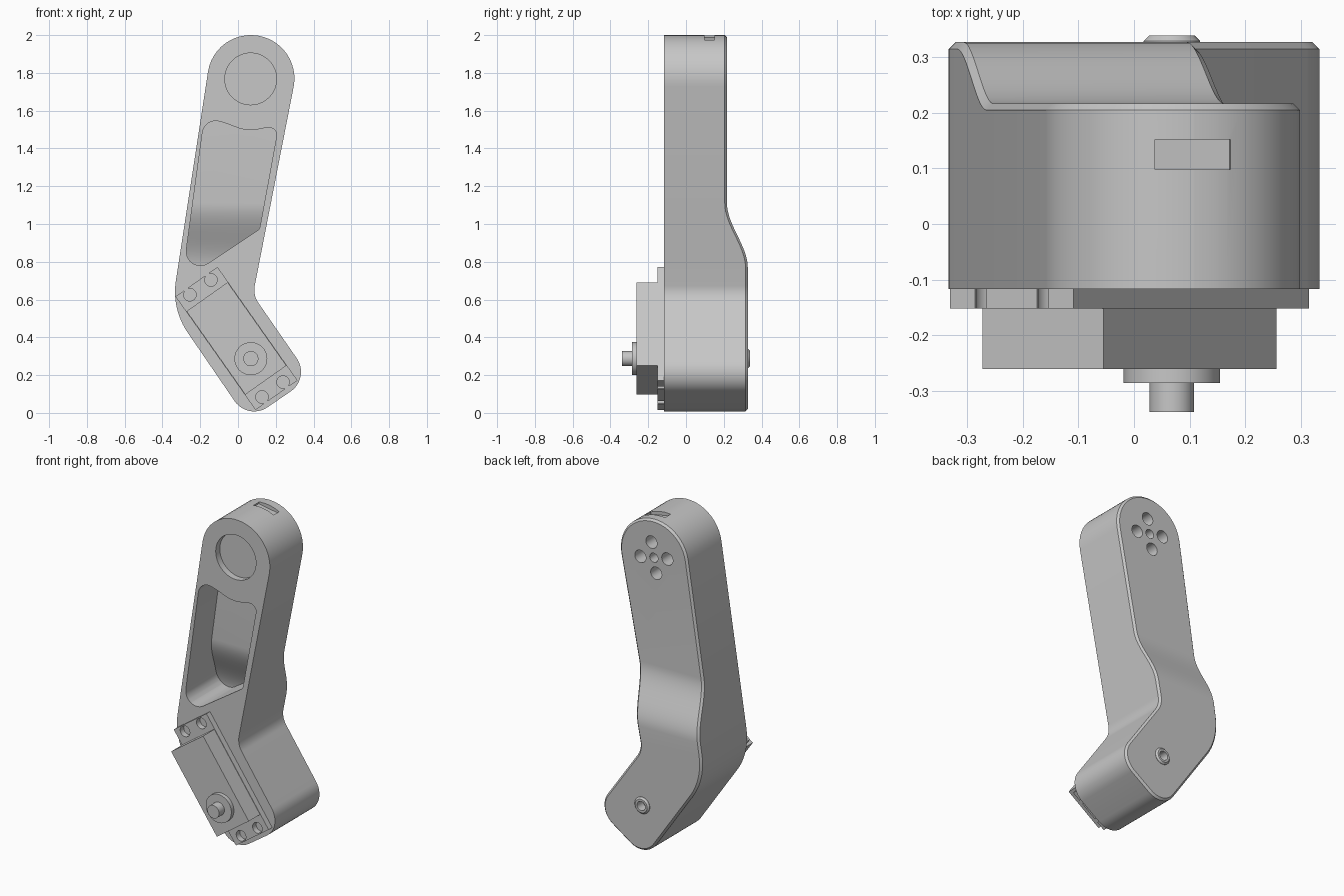
import bpy, bmesh, math
from mathutils import Vector, Matrix

if "Cube" in bpy.data.objects:
    bpy.data.objects.remove(bpy.data.objects["Cube"])

GREY = (0.57, 0.57, 0.57, 1)
grey = bpy.data.materials.new("light grey")
grey.use_nodes = True
grey.diffuse_color = GREY
grey.node_tree.nodes["Principled BSDF"].inputs["Base Color"].default_value = GREY

FRONT, BACK, STEP_LOW, STEP_HIGH = -0.117, 0.217, 0.77, 1.11


def make(name, bm):
    bmesh.ops.recalc_face_normals(bm, faces=bm.faces)
    mesh = bpy.data.meshes.new(name)
    bm.to_mesh(mesh)
    bm.free()
    mesh.materials.append(grey)
    ob = bpy.data.objects.new(name, mesh)
    bpy.context.collection.objects.link(ob)
    return ob


def smooth(ob):
    bpy.ops.object.select_all(action="DESELECT")
    ob.select_set(True)
    bpy.context.view_layer.objects.active = ob
    bpy.ops.object.shade_smooth_by_angle(angle=math.radians(25))


def cut(ob, cutter):
    """Subtract a cutter, trying the next solver if one loses the part."""
    bpy.context.view_layer.objects.active = ob
    for solver in ("EXACT", "MANIFOLD", "FLOAT"):
        before = ob.data.copy()
        mod = ob.modifiers.new("cut", "BOOLEAN")
        mod.operation, mod.solver, mod.object = "DIFFERENCE", solver, cutter
        bpy.ops.object.modifier_apply(modifier=mod.name)
        if len(ob.data.polygons) >= len(before.polygons):
            break
        ob.data = before
    bpy.data.objects.remove(cutter)


def rounded(corners, steps=12):
    """Outline in x, z with each corner (x, z, radius) filleted."""
    out = []
    for i, (x, z, r) in enumerate(corners):
        p = Vector((x, z))
        a = (Vector(corners[i - 1][:2]) - p).normalized()
        b = (Vector(corners[(i + 1) % len(corners)][:2]) - p).normalized()
        half = a.angle(b) / 2
        centre = p + (a + b).normalized() * r / math.sin(half)
        start = p + a * r / math.tan(half) - centre
        end = p + b * r / math.tan(half) - centre
        sweep = math.atan2(start.x * end.y - start.y * end.x, start.dot(end))
        for k in range(steps + 1):
            c, s = math.cos(sweep * k / steps), math.sin(sweep * k / steps)
            out.append(centre + Vector((start.x * c - start.y * s, start.x * s + start.y * c)))
    return out


def shrunk(outline, amount):
    """Move a counter-clockwise outline inwards."""
    out = []
    for i, p in enumerate(outline):
        t = (outline[(i + 1) % len(outline)] - outline[i - 1]).normalized()
        out.append(p + Vector((-t.y, t.x)) * amount)
    return out


def step(z):
    """Extra thickness: none above, full below, joined by a soft slope."""
    t = min(max((STEP_HIGH - z) / (STEP_HIGH - STEP_LOW), 0), 1)
    return 0.11 * t * t * (3 - 2 * t)


def stepped_prism(name, layers):
    """Stack (outline, y) layers, then push the back out by the step."""
    bm = bmesh.new()
    rings = [[bm.verts.new((p.x, y, p.y)) for p in outline] for outline, y in layers]
    for low, high in zip(rings, rings[1:]):
        for i in range(len(low)):
            bm.faces.new((low[i - 1], low[i], high[i], high[i - 1]))
    bm.faces.new(rings[0])
    bm.faces.new(rings[-1])
    for k in range(17):
        z = STEP_LOW + (STEP_HIGH - STEP_LOW) * k / 16
        bmesh.ops.bisect_plane(bm, geom=bm.verts[:] + bm.edges[:] + bm.faces[:],
                               dist=1e-5, plane_co=(0, 0, z), plane_no=(0, 0, 1))
    for v in bm.verts:
        if v.co.y > 0:
            v.co.y += step(v.co.z)
    bmesh.ops.triangulate(bm, faces=[f for f in bm.faces if len(f.verts) > 4])
    return make(name, bm)


def lathe(name, x, z, profile, steps=48):
    """Revolve a (radius, y) profile around an axis along y."""
    bm = bmesh.new()
    verts = [bm.verts.new((r, y, 0)) for r, y in profile]
    edges = [bm.edges.new(pair) for pair in zip(verts, verts[1:])]
    bmesh.ops.spin(bm, geom=verts + edges, cent=(0, 0, 0), axis=(0, 1, 0),
                   angle=math.tau, steps=steps)
    bmesh.ops.remove_doubles(bm, verts=bm.verts, dist=1e-5)
    bmesh.ops.translate(bm, verts=bm.verts, vec=(x, 0, z))
    return make(name, bm)


def rod(name, x, z, r, y0, y1):
    return lathe(name, x, z, [(0, y0), (r, y0), (r, y1), (0, y1)])


def box(name, x, z, width, height, y0, y1, degrees):
    bm = bmesh.new()
    bmesh.ops.create_cube(bm, size=1)
    bmesh.ops.scale(bm, verts=bm.verts, vec=(width, y1 - y0, height))
    bmesh.ops.rotate(bm, verts=bm.verts, matrix=Matrix.Rotation(math.radians(degrees), 3, "Y"))
    bmesh.ops.translate(bm, verts=bm.verts, vec=(x, (y0 + y1) / 2, z))
    return make(name, bm)


# Bent arm body with a chamfered back edge
shape = rounded([
    (-0.1235, 2.0365, 0.229), (-0.352, 0.55, 0.38), (0.053, -0.041, 0.125),
    (0.383, 0.185, 0.125), (0.079, 0.624, 0.12), (0.3395, 1.9565, 0.229)])
arm = stepped_prism("arm", [(shape, FRONT), (shape, BACK - 0.012),
                            (shrunk(shape, 0.012), BACK)])

# Long pocket in the front, its floor following the back surface
shape = rounded([
    (-0.177, 1.565, 0.07), (-0.296, 0.70, 0.075), (0.114, 0.973, 0.03),
    (0.213, 1.513, 0.04), (0.15, 1.51, 0.1), (0.05, 1.49, 0.2),
    (-0.07, 1.535, 0.1)], 8)
cut(arm, stepped_prism("pocket_cutter", [(shape, FRONT - 0.1), (shape, BACK - 0.13)]))

# Round recess, top slot and mounting holes at the upper joint
JX, JZ, TILT = 0.067, 1.768, math.radians(10)
cut(arm, rod("recess_cutter", JX, JZ, 0.137, -0.3, FRONT + 0.04))
cut(arm, box("slot_cutter", JX + 0.255 * math.sin(TILT), JZ + 0.255 * math.cos(TILT),
             0.138, 0.09, 0.098, 0.152, 10))
cut(arm, rod("centre_hole_cutter", JX, JZ, 0.028, 0.12, 0.3))
for k in range(4):
    a = TILT + k * math.pi / 2
    cut(arm, rod("hole_cutter", JX + 0.093 * math.sin(a), JZ + 0.093 * math.cos(a),
                 0.038, 0.12, 0.3))

# Pivot bushing on the back of the lower joint
PX, PZ = 0.068, 0.287
cut(arm, rod("bushing_cutter", PX, PZ, 0.04, 0.22, 0.4))
bushing = lathe("back_bushing", PX, PZ, [
    (0, 0.2), (0.051, 0.2), (0.051, 0.329), (0.041, 0.339), (0.028, 0.339),
    (0.028, 0.28), (0, 0.28)])

# Motor set at an angle in the lower arm
MX, MZ, LEAN = -0.008, 0.394, -35.2
across = Vector((math.cos(math.radians(LEAN)), -math.sin(math.radians(LEAN))))
along = Vector((-across.y, across.x))
flange = box("motor_flange", MX, MZ, 0.272, 0.735, FRONT - 0.035, FRONT, LEAN)
for side in (-1, 1):
    for end in (-1, 1):
        p = Vector((MX, MZ)) + across * 0.068 * side + along * 0.331 * end
        q = p + along * 0.04 * end
        cut(flange, rod("screw_cutter", p.x, p.y, 0.033, -0.3, 0))
        cut(flange, box("slit_cutter", q.x, q.y, 0.025, 0.08, -0.3, 0, LEAN))
motor = box("motor_body", MX, MZ, 0.266, 0.54, -0.261, FRONT, LEAN)
disc = rod("output_disc", PX, PZ, 0.087, -0.286, -0.25)
shaft = rod("output_shaft", PX, PZ, 0.04, -0.338, -0.25)

for ob in (arm, bushing, flange, motor, disc, shaft):
    smooth(ob)
